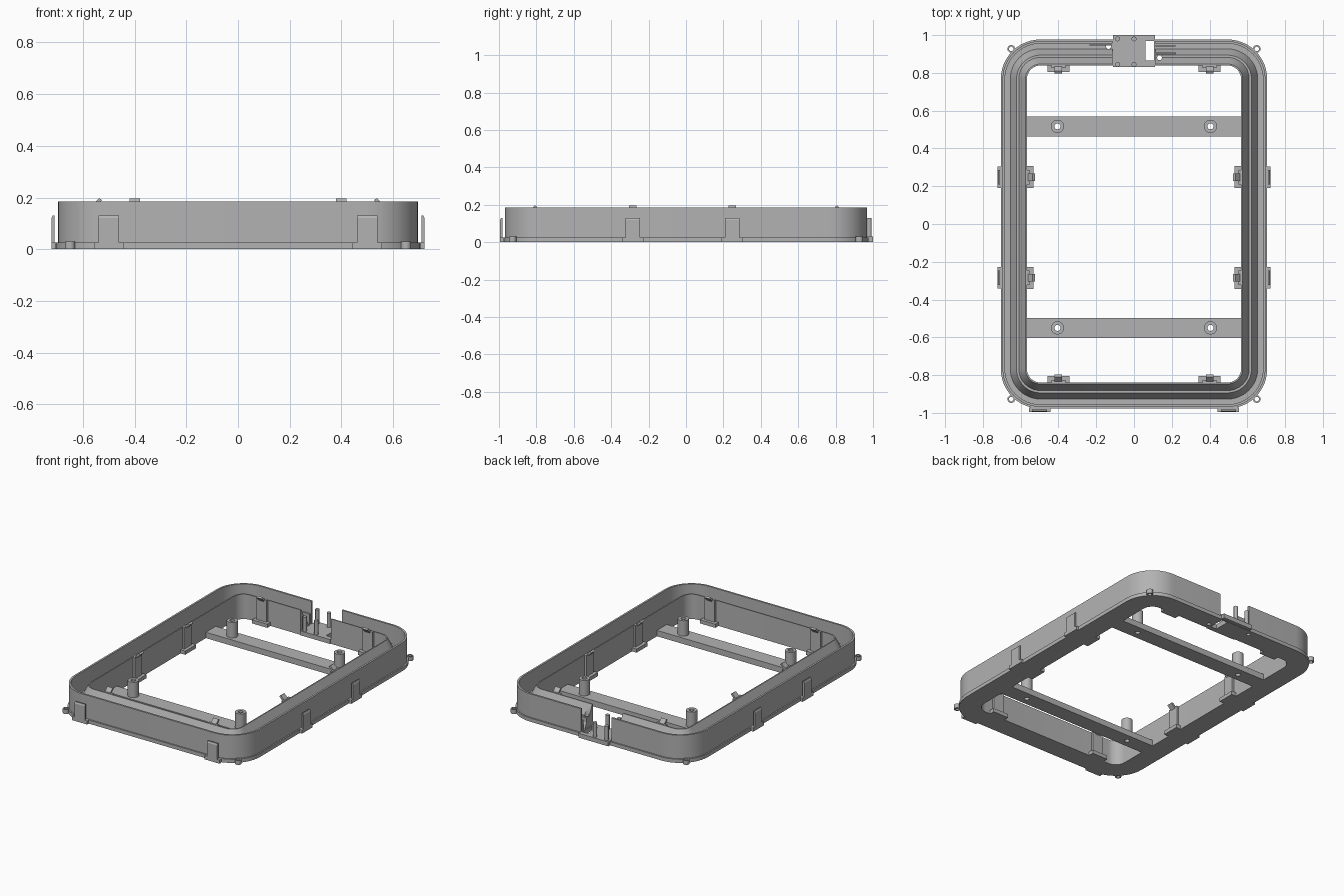
import bpy, bmesh, math
from mathutils import Matrix, Vector

if "Cube" in bpy.data.objects:
    bpy.data.objects.remove(bpy.data.objects["Cube"], do_unlink=True)

GREY = (0.45, 0.45, 0.45, 1)
mat = bpy.data.materials.new("plain grey plastic")
mat.use_nodes = True
mat.diffuse_color = GREY
mat.node_tree.nodes["Principled BSDF"].inputs["Base Color"].default_value = GREY


def finish(name, bm):
    bmesh.ops.recalc_face_normals(bm, faces=bm.faces)
    mesh = bpy.data.meshes.new(name)
    bm.to_mesh(mesh)
    bm.free()
    obj = bpy.data.objects.new(name, mesh)
    bpy.context.collection.objects.link(obj)
    mesh.materials.append(mat)
    return obj


def smooth(obj):
    bpy.ops.object.select_all(action="DESELECT")
    obj.select_set(True)
    bpy.context.view_layer.objects.active = obj
    bpy.ops.object.shade_smooth_by_angle(angle=math.radians(30))


def box(name, x0, x1, y0, y1, z0, z1):
    bm = bmesh.new()
    size = Matrix.Diagonal((x1 - x0, y1 - y0, z1 - z0, 1))
    mid = Matrix.Translation(((x0 + x1) / 2, (y0 + y1) / 2, (z0 + z1) / 2))
    bmesh.ops.create_cube(bm, size=1, matrix=mid @ size)
    return finish(name, bm)


def rod(name, x, y, r, z0, z1):
    bm = bmesh.new()
    bmesh.ops.create_cone(bm, cap_ends=True, segments=20, radius1=r, radius2=r, depth=z1 - z0,
                          matrix=Matrix.Translation((x, y, (z0 + z1) / 2)))
    return finish(name, bm)


def prism(name, outline, half, place):
    """Extrude an (out, up) outline sideways, then move it into place."""
    bm = bmesh.new()
    face = bm.faces.new([bm.verts.new((a, -half, z)) for a, z in outline])
    ext = bmesh.ops.extrude_face_region(bm, geom=[face])["geom"]
    bmesh.ops.translate(bm, vec=(0, 2 * half, 0),
                        verts=[v for v in ext if isinstance(v, bmesh.types.BMVert)])
    bm.transform(place)
    return finish(name, bm)


def cut(obj, cutters):
    bpy.context.view_layer.objects.active = obj
    for c in cutters:
        c.hide_render = True
        mod = obj.modifiers.new("cut", "BOOLEAN")
        mod.operation = "DIFFERENCE"
        mod.solver = "EXACT"
        mod.object = c
        bpy.ops.object.modifier_apply(modifier=mod.name)


def discard(cutters):
    for c in cutters:
        bpy.data.objects.remove(c, do_unlink=True)


def rounded_loop(inset):
    hx, hy, r = 0.705 - inset, 0.977 - inset, 0.21 - inset
    pts = []
    for i, (sx, sy) in enumerate([(1, 1), (-1, 1), (-1, -1), (1, -1)]):
        for k in range(13):
            a = (i + k / 12) * math.pi / 2
            pts.append((sx * (hx - r) + r * math.cos(a), sy * (hy - r) + r * math.sin(a)))
    return pts


# Frame: outer wall, trough and stepped inner ridge swept round a rounded rectangle
section = [(0, 0), (0, 0.025), (0.009, 0.025), (0.009, 0.185), (0.022, 0.185),
           (0.022, 0.03), (0.05, 0.03), (0.083, 0.1), (0.095, 0.1),
           (0.13, 0.17), (0.138, 0.17), (0.138, 0)]
bm = bmesh.new()
rings = [[bm.verts.new((x, y, z)) for x, y in rounded_loop(d)] for d, z in section]
for ring, nxt in zip(rings, rings[1:] + rings[:1]):
    for j in range(len(ring)):
        k = (j + 1) % len(ring)
        bm.faces.new((ring[j], ring[k], nxt[k], nxt[j]))
frame = finish("frame", bm)

# Corner screw lugs, with a groove up the wall above each
lug_spots = [(sx * 0.65, sy * 0.927) for sx in (-1, 1) for sy in (-1, 1)]
lugs = [rod("corner_lug", x, y, 0.02, 0, 0.03) for x, y in lug_spots]
lug_holes = [rod("lug_hole_cutter", x, y, 0.012, -0.1, 0.3) for x, y in lug_spots]

# Notch and connector bracket in the back wall
notch = box("notch_cutter", -0.115, 0.115, 0.8, 1.1, 0.025, 0.3)
slot = box("slot_cutter", 0.06, 0.105, 0.865, 0.97, -0.1, 0.3)
pin_holes = [rod("pin_hole_cutter", x, y, 0.013, -0.1, 0.3)
             for x, y in ((-0.135, 0.94), (0.135, 0.88))]
bracket = box("connector_bracket", -0.112, 0.112, 0.83, 1.0, 0.002, 0.032)
cut(frame, [notch, slot] + pin_holes + lug_holes)
cut(bracket, [slot])
for lug, hole in zip(lugs, lug_holes):
    cut(lug, [hole])
    smooth(lug)
discard([notch, slot] + pin_holes + lug_holes)
smooth(frame)
for x in (-0.087, 0):
    for y in (0.845, 0.98):
        smooth(rod("bracket_post", x, y, 0.013, 0.03, 0.13))
box("cable_rib_right", -0.235, -0.12, 0.945, 0.953, 0.02, 0.1)
for y in (0.9, 0.94):
    box("cable_rib_left", 0.115, 0.22, y, y + 0.008, 0.02, 0.1)

# Cross bars with hollow screw bosses
for y in (0.517, -0.55):
    bar = box("cross_bar", -0.57, 0.57, y - 0.053, y + 0.053, 0, 0.04)
    for x in (-0.405, 0.405):
        boss = rod("screw_boss", x, y, 0.035, 0.03, 0.145)
        hole = rod("boss_hole_cutter", x, y, 0.016, -0.1, 0.3)
        cut(bar, [hole])
        cut(boss, [hole])
        discard([hole])
        smooth(boss)


def facing(x, y, angle):
    return Matrix.Translation((x, y, 0)) @ Matrix.Rotation(angle, 4, "Z")


# Inner snap clips: foot, upright plate and inward leaning hook (local +x points outward)
foot = [(-0.035, 0), (0.01, 0), (0.01, 0.025), (-0.035, 0.025)]
plate = [(-0.014, 0), (0.002, 0), (0.002, 0.172), (-0.014, 0.172)]
hook = [(-0.004, 0.15), (0.002, 0.165), (-0.03, 0.197), (-0.042, 0.19)]
spots = [(0.567, 0.248, 0), (0.567, -0.285, 0), (-0.567, 0.248, math.pi), (-0.567, -0.285, math.pi)]
for x in (-0.4, 0.4):
    spots += [(x, 0.839, math.pi / 2), (x, -0.839, -math.pi / 2)]
for spot in spots:
    place = facing(*spot)
    prism("clip_foot", foot, 0.058, place)
    prism("clip_plate", plate, 0.038, place)
    prism("clip_hook", hook, 0.02, place)

# Outer tabs standing just off the wall on a wider foot
tab_foot = [(-0.005, 0), (0.017, 0), (0.017, 0.025), (-0.005, 0.025)]
tab = [(0.004, 0.02), (0.017, 0.02), (0.017, 0.12), (0.012, 0.13), (0.004, 0.13)]
outer = [s for s in ((0.705, 0.248, 0), (0.705, -0.285, 0),
                     (-0.705, 0.248, math.pi), (-0.705, -0.285, math.pi),
                     (0.5, -0.977, -math.pi / 2), (-0.5, -0.977, -math.pi / 2))]
for spot in outer:
    place = facing(*spot)
    prism("outer_tab_foot", tab_foot, 0.057, place)
    prism("outer_tab", tab, 0.039, place)
